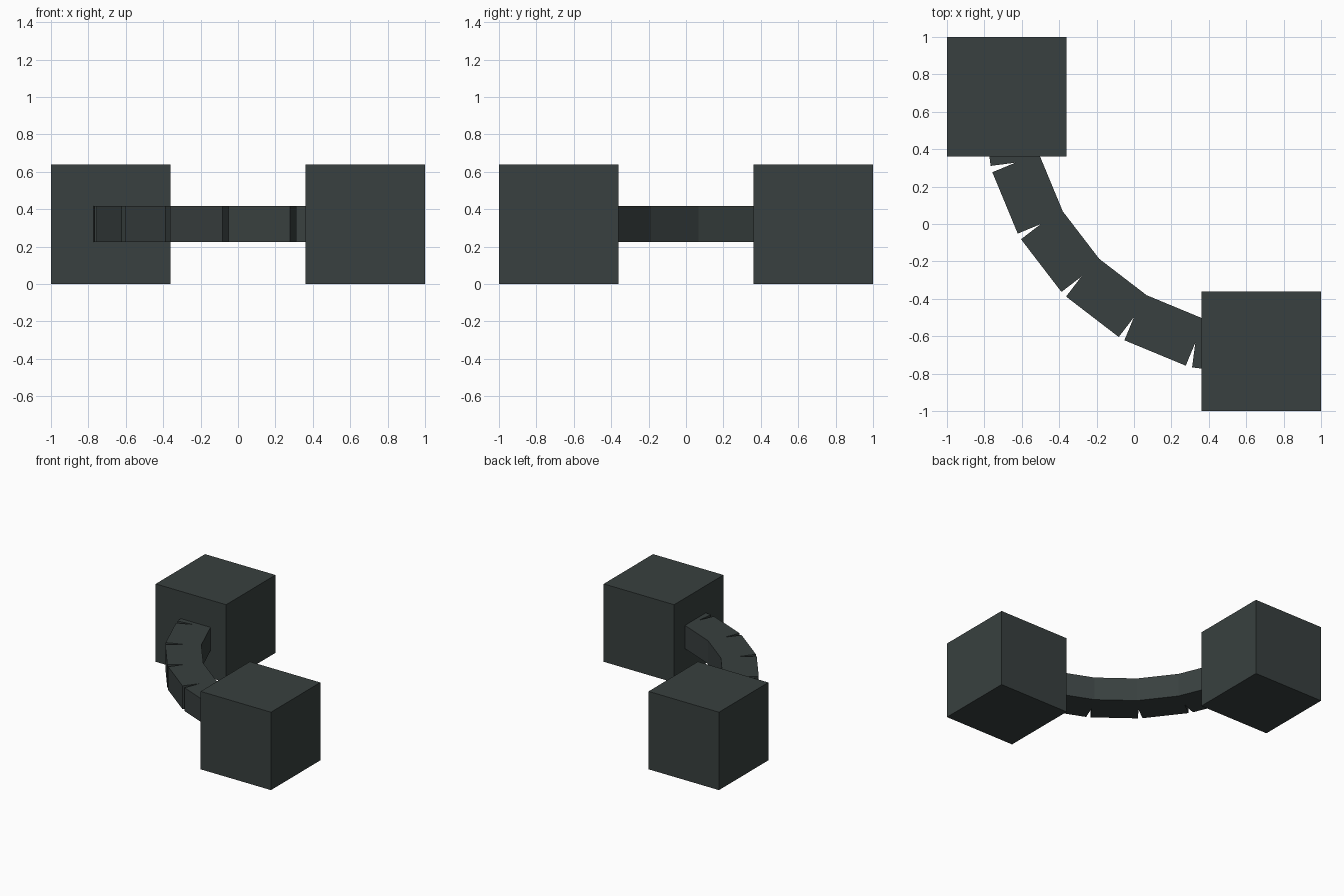
import bpy
import math

if "Cube" in bpy.data.objects:
    bpy.data.objects.remove(bpy.data.objects["Cube"])

slate = bpy.data.materials.new("dark_slate")
slate.diffuse_color = (0.040, 0.051, 0.050, 1)
slate.use_nodes = True
slate.node_tree.nodes["Principled BSDF"].inputs["Base Color"].default_value = slate.diffuse_color


def box(name, size, location, angle=0.0):
    bpy.ops.mesh.primitive_cube_add(size=1, location=location, rotation=(0, 0, angle))
    ob = bpy.context.object
    ob.name = name
    ob.scale = size
    bpy.ops.object.transform_apply(location=False, rotation=False, scale=True)
    ob.data.materials.append(slate)
    return ob


SIDE = 0.64              # end block size
C = 1 - SIDE / 2         # block offset, also the centre of the bend
MID = SIDE / 2

# End blocks
box("back_left_block", (SIDE, SIDE, SIDE), (-C, C, MID))
box("front_right_block", (SIDE, SIDE, SIDE), (C, -C, MID))

# Curved arm: six straight links around a quarter circle, split on the outside
LINKS = 6
STEP = math.pi / 2 / LINKS
RADIUS = 2 * C
chord = 2 * RADIUS * math.sin(STEP / 2)
dist = RADIUS * math.cos(STEP / 2)
for i in range(LINKS):
    a = (i + 0.5) * STEP
    box(f"arm_link_{i + 1}", (0.268, chord, 0.192),
        (C - dist * math.cos(a), C - dist * math.sin(a), MID), a)
